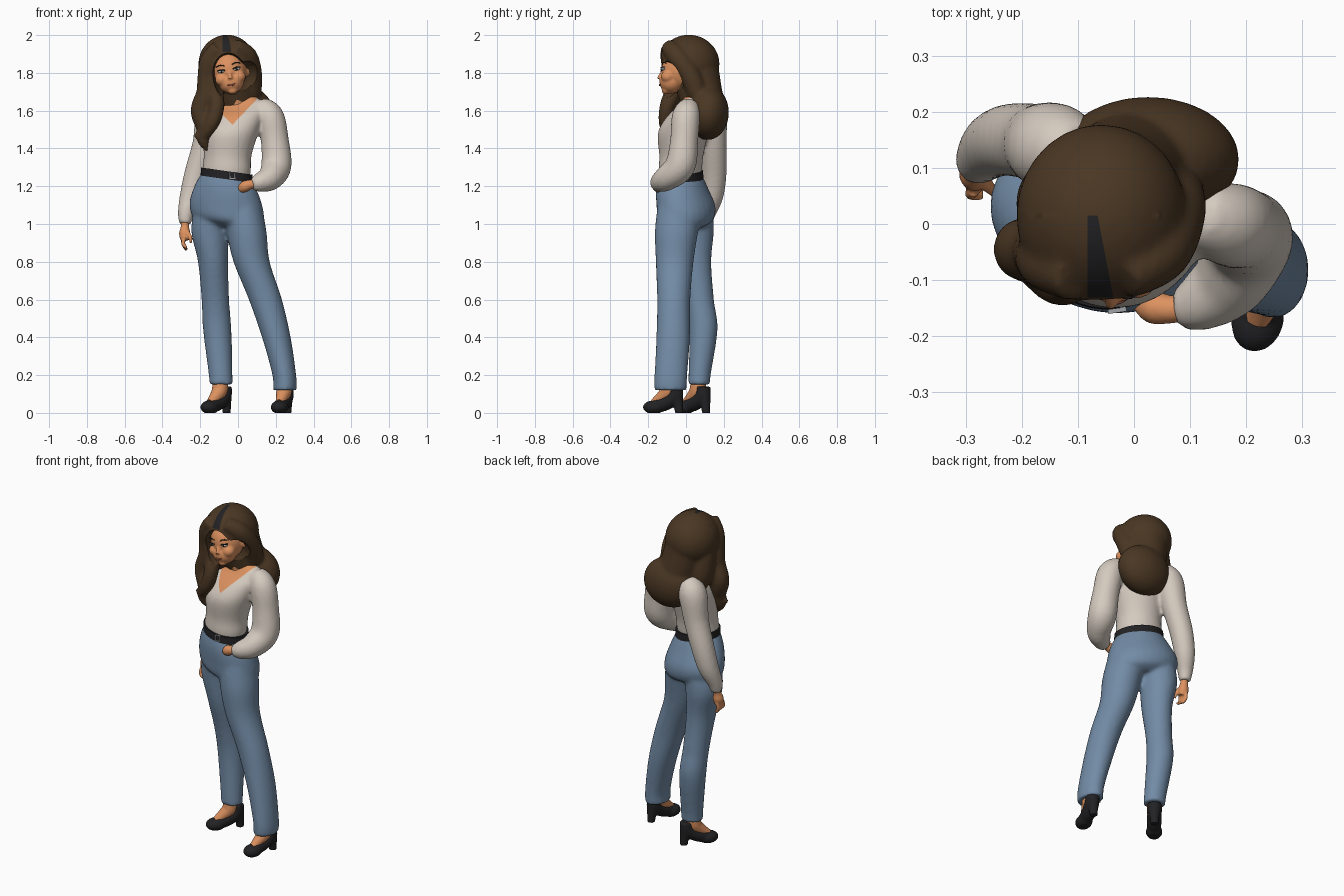
import bpy, bmesh, math
from mathutils import Matrix, Vector

if "Cube" in bpy.data.objects:
    bpy.data.objects.remove(bpy.data.objects["Cube"])

def material(name, *rgb):
    m = bpy.data.materials.new(name)
    m.diffuse_color = (*rgb, 1)
    m.use_nodes = True
    m.node_tree.nodes["Principled BSDF"].inputs["Base Color"].default_value = m.diffuse_color
    return m

HAIR = material("brown hair", .069, .038, .017)
BLACK = material("charcoal", .016, .016, .018)
SKIN = material("skin", .72, .285, .115)
DENIM = material("blue denim", .17, .26, .38)
KNIT = material("cream knit", .66, .59, .52)
WHITE = material("eye white", .75, .72, .68)
LIP = material("lips", .40, .12, .07)
METAL = material("buckle metal", .35, .36, .38)
I = Matrix()

def ball(bm, c, r, M=I):
    bmesh.ops.create_uvsphere(bm, u_segments=28, v_segments=18, radius=1,
                              matrix=M @ Matrix.Translation(c) @ Matrix.Diagonal((*r, 1)))

def spline(pts, steps=6):
    out = []
    for i in range(len(pts) - 1):
        a, b, c, d = pts[max(i - 1, 0)], pts[i], pts[i + 1], pts[min(i + 2, len(pts) - 1)]
        for s in range(steps):
            t = s / steps
            out.append([.5 * (2*q + (r - p)*t + (2*p - 5*q + 4*r - s_)*t*t + (3*q - p - 3*r + s_)*t**3)
                        for p, q, r, s_ in zip(a, b, c, d)])
    return out + [list(pts[-1])]

def tube(bm, pts, M=I, rot=0, tilt=0, n=28):
    """(x,y,z,r) follows the path; (x,y,z,rx,ry) makes level oval rings."""
    path, rings = spline(pts), []
    for i, p in enumerate(path):
        c = Vector(p[:3])
        if len(p) == 5:
            u = Vector((math.cos(rot), math.sin(rot), 0))
            v = Vector((-u.y, u.x, 0))
            ru, rv = p[3], p[4]
        else:
            t = (Vector(path[min(i + 1, len(path) - 1)][:3]) - Vector(path[max(i - 1, 0)][:3])).normalized()
            u = Vector((0, 1, .1)).cross(t).normalized()
            v = t.cross(u)
            ru = rv = max(p[3], .003)
        ring = []
        for k in range(n):
            a = 2 * math.pi * k / n
            q = c + u * ru * math.cos(a) + v * rv * math.sin(a)
            q.z += tilt * (q.x - c.x)
            ring.append(bm.verts.new(M @ q))
        rings.append(ring)
    for a, b in zip(rings, rings[1:]):
        for k in range(n):
            bm.faces.new((a[k], a[(k + 1) % n], b[(k + 1) % n], b[k]))
    bm.faces.new(rings[0][::-1])
    bm.faces.new(rings[-1])

def bake(ob):
    bpy.context.view_layer.update()
    me = bpy.data.meshes.new_from_object(ob.evaluated_get(bpy.context.evaluated_depsgraph_get()))
    ob.modifiers.clear()
    ob.data = me

def shade(ob):
    bpy.ops.object.select_all(action='DESELECT')
    ob.select_set(True)
    bpy.context.view_layer.objects.active = ob
    bpy.ops.object.shade_smooth_by_angle(angle=math.radians(50))

def finish(name, bm, *mats, voxel=0, smooth=4):
    bmesh.ops.recalc_face_normals(bm, faces=bm.faces[:])
    me = bpy.data.meshes.new(name)
    bm.to_mesh(me)
    bm.free()
    for m in mats:
        me.materials.append(m)
    ob = bpy.data.objects.new(name, me)
    bpy.context.collection.objects.link(ob)
    if voxel:  # fuse overlapping pieces into one soft surface
        r = ob.modifiers.new("fuse", 'REMESH')
        r.mode, r.voxel_size = 'VOXEL', voxel
        s = ob.modifiers.new("soften", 'SMOOTH')
        s.factor, s.iterations = .5, smooth
        bake(ob)
        for v in ob.data.vertices:
            v.co.z = max(v.co.z, 0)
    shade(ob)
    return ob

def recolour(ob, planes, rule):
    """Cut clean edges along planes, then give faces matching the rule slot 1."""
    bm = bmesh.new()
    bm.from_mesh(ob.data)
    for co, no in planes:
        bmesh.ops.bisect_plane(bm, geom=bm.verts[:] + bm.edges[:] + bm.faces[:], plane_co=co, plane_no=no)
    for f in bm.faces:
        f.material_index = int(rule(f.calc_center_median()))
    bm.to_mesh(ob.data)
    bm.free()

TWIST = math.radians(-20)

# sweater: torso and both full sleeves, with skin in the V neckline
bm = bmesh.new()
tube(bm, [(-.06, -.03, 1.22, .118, .098), (-.06, -.03, 1.28, .130, .112), (-.055, -.025, 1.36, .128, .115),
          (-.04, -.015, 1.48, .148, .132), (-.02, .015, 1.56, .158, .118), (.005, .045, 1.62, .155, .085),
          (.01, .05, 1.675, .09, .05)], rot=TWIST)
tube(bm, [(.11, .02, 1.62, .055), (.168, 0, 1.57, .074), (.195, -.01, 1.44, .074), (.203, -.03, 1.31, .08),
          (.17, -.1, 1.245, .068), (.115, -.14, 1.22, .052), (.075, -.15, 1.21, .034)])
tube(bm, [(-.09, .12, 1.62, .06), (-.14, .135, 1.57, .08), (-.172, .145, 1.42, .07), (-.218, .15, 1.27, .065),
          (-.25, .14, 1.15, .058), (-.275, .115, 1.06, .044), (-.28, .105, 1.0, .032)])
sweater = finish("sweater", bm, KNIT, SKIN, voxel=.011)
v_tip = Vector((-.03, 0, 1.525))
recolour(sweater, [(v_tip, (1.05, 0, -1)), (v_tip, (1.05, 0, 1))],
         lambda c: c.y < .05 and c.z > 1.525 + 1.05 * abs(c.x + .03))

# jeans
bm = bmesh.new()
tube(bm, [(-.06, -.03, 1.255, .134, .114), (-.06, -.02, 1.18, .174, .134), (-.06, 0, 1.09, .202, .148),
          (-.055, 0, 1.02, .195, .138), (-.055, 0, .985, .15, .09)], rot=TWIST, tilt=-.14)
tube(bm, [(-.13, .025, 1.1, .1, .115), (-.147, .035, .96, .1, .112), (-.132, .04, .8, .08, .094),
          (-.12, .072, .6, .073, .076), (-.11, .092, .44, .075, .075), (-.092, .072, .2, .063, .059),
          (-.09, .07, .15, .063, .059)])
tube(bm, [(.02, -.03, 1.1, .105, .12), (.045, -.05, .96, .106, .115), (.072, -.06, .8, .096, .1),
          (.145, -.065, .6, .088, .088), (.203, -.068, .4, .076, .089), (.245, -.08, .2, .063, .087),
          (.248, -.082, .12, .063, .085)])
finish("jeans", bm, DENIM, voxel=.011, smooth=7)

# belt and buckle
bm = bmesh.new()
tube(bm, [(-.06, -.03, 1.237, .140, .120), (-.06, -.03, 1.26, .139, .119), (-.06, -.03, 1.28, .138, .118)],
     rot=TWIST, tilt=-.14, n=40)
finish("belt", bm, BLACK)
bm = bmesh.new()
for x, z, w, h in ((0, .017, .03, .005), (0, -.017, .03, .005), (-.014, 0, .005, .038), (.014, 0, .005, .038)):
    bmesh.ops.create_cube(bm, size=1, matrix=Matrix.Translation((-.03, -.154, 1.257)) @ Matrix.Rotation(.14, 4, 'Z')
                          @ Matrix.Translation((x, 0, z)) @ Matrix.Diagonal((w, .008, h, 1)))
finish("buckle", bm, METAL)

# feet and heeled shoes
for side, x, y, turn in (("left", .25, -.075, -17), ("right", -.085, .075, -39)):
    M = Matrix.Translation((x, y, 0)) @ Matrix.Rotation(math.radians(turn), 4, 'Z')
    bm = bmesh.new()
    ball(bm, (0, -.1, .03), (.046, .058, .036), M)
    tube(bm, [(0, -.09, .036, .038), (0, -.03, .055, .040), (0, .015, .09, .040), (0, .024, .14, .038)], M)
    tube(bm, [(0, .025, .1, .038), (0, .036, .045, .026), (0, .04, -.004, .021)], M)
    finish(side + "_shoe", bm, BLACK, voxel=.006, smooth=3)
    bm = bmesh.new()
    tube(bm, [(0, -.1, .052, .022), (0, -.055, .083, .033), (0, -.018, .122, .042), (0, -.01, .2, .038)], M)
    finish(side + "_foot", bm, SKIN)

# hands: one hanging, one tucked in the pocket
bm = bmesh.new()
tube(bm, [(-.28, .105, 1.02, .022), (-.281, .098, .985, .022), (-.282, .09, .95, .03), (-.28, .082, .915, .024)])
for i in range(4):
    fy = .107 - .016 * i
    tube(bm, [(-.285, fy, .93, .011), (-.29, fy - .006, .895, .0105), (-.272, fy - .01, .862 + .004 * i, .008)])
tube(bm, [(-.27, .075, .96, .011), (-.252, .06, .93, .010), (-.25, .055, .9, .007)])
finish("hanging_hand", bm, SKIN, voxel=.005, smooth=2)
bm = bmesh.new()
tube(bm, [(.09, -.15, 1.213, .024), (.06, -.152, 1.208, .026), (.035, -.148, 1.198, .03), (.01, -.135, 1.18, .02)])
finish("pocket_hand", bm, SKIN, voxel=.006)

# neck
bm = bmesh.new()
tube(bm, [(-.03, -.01, 1.76, .05), (-.012, .01, 1.68, .048), (0, .025, 1.63, .058), (.0, .03, 1.57, .08)])
finish("neck", bm, SKIN)

# head, in its own tilted frame
H = Matrix.Translation((-.045, -.035, 1.8)) @ Matrix.Rotation(math.radians(-10), 4, 'Y')
bm = bmesh.new()
ball(bm, (0, .01, .015), (.094, .106, .108), H)
ball(bm, (0, -.043, -.05), (.068, .062, .06), H)
ball(bm, (0, -.072, -.095), (.026, .022, .02), H)
tube(bm, [(0, -.09, .005, .008), (0, -.103, -.018, .010), (0, -.108, -.032, .013)], H, n=14)
for s in (-1, 1):
    ball(bm, (s * .044, -.062, -.028), (.038, .036, .034), H)
    ball(bm, (s * .096, .02, -.005), (.013, .02, .03), H)
finish("head", bm, SKIN, voxel=.006, smooth=5)

# face details
whites, darks, brows, lips = (bmesh.new() for _ in range(4))
for s in (-1, 1):
    ball(whites, (s * .041, -.085, .014), (.018, .012, .008), H)
    ball(darks, (s * .041, -.092, .014), (.007, .007, .0075), H)
    tube(darks, [(s * .022, -.092, .017, .0015), (s * .04, -.096, .023, .0025), (s * .062, -.08, .021, .0015)], H, n=10)
    tube(brows, [(s * .02, -.091, .041, .002), (s * .042, -.088, .048, .003), (s * .066, -.07, .042, .002)], H, n=10)
tube(lips, [(-.03, -.092, -.053, .002), (-.014, -.101, -.063, .004), (0, -.104, -.066, .005),
            (.014, -.101, -.063, .004), (.03, -.092, -.053, .002)], H, n=12)
finish("eyes", whites, WHITE)
finish("irises_and_lashes", darks, BLACK)
finish("brows", brows, HAIR)
finish("mouth", lips, LIP)

# hair: crown, back fall, swept sides and front curls
bm = bmesh.new()
ball(bm, (-.058, .015, 1.847), (.152, .163, .155))
ball(bm, (.025, .115, 1.59), (.163, .112, .145))
tube(bm, [(-.05, .05, 1.85, .12), (-.03, .065, 1.74, .12), (.01, .1, 1.6, .11)])
tube(bm, [(-.12, .02, 1.85, .075), (-.135, .035, 1.74, .075), (-.13, .05, 1.64, .07), (-.12, .05, 1.57, .04)])
tube(bm, [(-.02, -.095, 1.94, .042), (.045, -.05, 1.89, .055), (.072, .02, 1.79, .056), (.068, .06, 1.69, .055)])
tube(bm, [(-.1, -.095, 1.935, .045), (-.15, -.07, 1.86, .052), (-.165, -.055, 1.77, .05), (-.167, -.05, 1.69, .055),
          (-.195, -.045, 1.6, .056), (-.172, -.06, 1.51, .05), (-.18, -.07, 1.44, .035), (-.158, -.07, 1.385, .008)])
tube(bm, [(-.14, -.07, 1.78, .04), (-.125, -.07, 1.7, .045), (-.112, -.1, 1.62, .04),
          (-.14, -.105, 1.53, .038), (-.19, -.08, 1.46, .025), (-.235, -.07, 1.475, .006)])
hair = finish("hair", bm, HAIR, BLACK, voxel=.010, smooth=4)
cut = bmesh.new()
ball(cut, (0, -.105, -.025), (.094, .135, .132), H)
ball(cut, (.06, -.115, 1.76), (.08, .105, .105))
opening = finish("face_opening_cutter", cut, HAIR, voxel=.010, smooth=2)
b = hair.modifiers.new("face opening", 'BOOLEAN')
b.operation, b.object, b.solver = 'DIFFERENCE', opening, 'EXACT'
bake(hair)
bpy.data.objects.remove(opening)
recolour(hair, [((-.083, 0, 0), (1, 0, 0)), ((-.062, 0, 0), (1, .193, 0)), ((0, .015, 0), (0, 1, 0))],
         lambda c: c.x > -.083 and c.x + .193 * c.y < -.062 and c.y < .015 and c.z > 1.91)
shade(hair)
